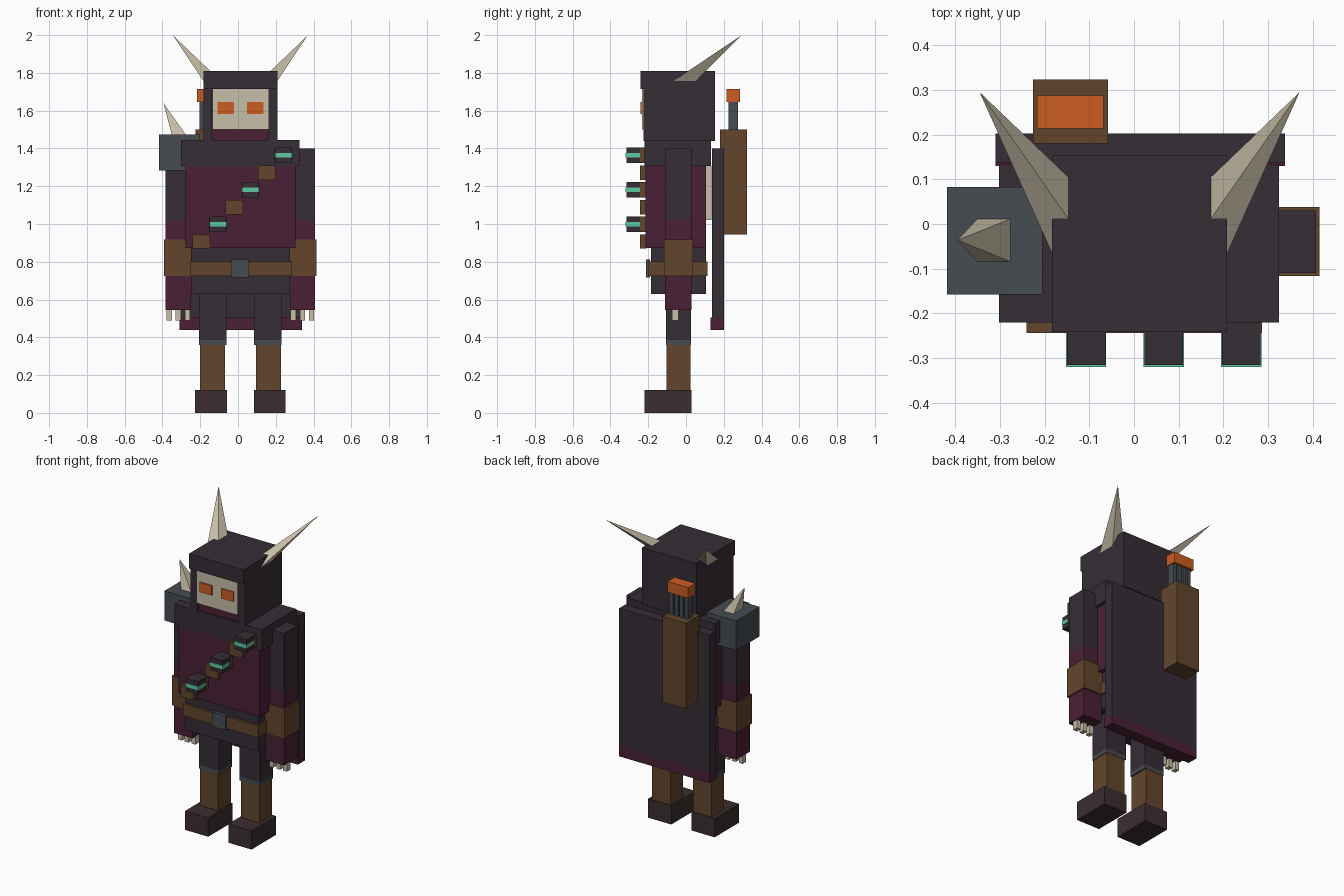
import bpy

if "Cube" in bpy.data.objects:
    bpy.data.objects.remove(bpy.data.objects["Cube"])


def material(name, hex_code):
    srgb = [int(hex_code[i:i + 2], 16) / 255 for i in (0, 2, 4)]
    lin = [c / 12.92 if c <= 0.04045 else ((c + 0.055) / 1.055) ** 2.4 for c in srgb]
    m = bpy.data.materials.new(name)
    m.diffuse_color = (*lin, 1)
    m.use_nodes = True
    m.node_tree.nodes["Principled BSDF"].inputs["Base Color"].default_value = m.diffuse_color
    return m


DARK = material("dark_cloth", "362d36")
MAROON = material("maroon_cloth", "4a2035")
BROWN = material("brown_leather", "62452c")
GREY = material("grey_metal", "464c52")
BONE = material("bone", "c8bfa8")
ORANGE = material("orange", "cc5c22")
GREEN = material("green_glow", "5fcaa2")
SHOE = material("shoe_leather", "3c2d30")


def mesh_object(name, verts, faces, mat):
    me = bpy.data.meshes.new(name)
    me.from_pydata(verts, [], faces)
    me.materials.append(mat)
    ob = bpy.data.objects.new(name, me)
    bpy.context.collection.objects.link(ob)
    return ob


def box(name, x, y, z, mat):
    """Box from (min, max) ranges on each axis."""
    verts = [(a, b, c) for c in z for b in y for a in x]
    faces = [(0, 2, 3, 1), (4, 5, 7, 6), (0, 1, 5, 4),
             (1, 3, 7, 5), (3, 2, 6, 7), (2, 0, 4, 6)]
    return mesh_object(name, verts, faces, mat)


def spike(name, x, y, z, tip, mat):
    """Four-sided spike on a rectangular base."""
    verts = [(x[0], y[0], z), (x[1], y[0], z), (x[1], y[1], z), (x[0], y[1], z), tip]
    faces = [(3, 2, 1, 0), (0, 1, 4), (1, 2, 4), (2, 3, 4), (3, 0, 4)]
    return mesh_object(name, verts, faces, mat)


MID = 0.0125  # body centre line


def side_range(s, a, b):
    """x range from distances a..b off the centre line on side s."""
    return tuple(sorted((MID + s * a, MID + s * b)))


# Torso, mantle, skirt and belt
box("torso", (-0.278, 0.305), (-0.215, 0.105), (0.872, 1.31), MAROON)
box("mantle", (-0.302, 0.325), (-0.22, 0.133), (1.308, 1.445), DARK)
box("skirt", (-0.25, 0.275), (-0.185, 0.105), (0.63, 0.872), DARK)
box("belt", (-0.255, 0.285), (-0.2, 0.113), (0.725, 0.802), BROWN)
box("buckle", (-0.038, 0.058), (-0.212, -0.19), (0.718, 0.812), GREY)
box("back_plate", (-0.12, 0.145), (0.1, 0.134), (1.02, 1.308), BONE)

# Hood with a raised brow and side flaps around the mask
box("hood", (-0.183, 0.208), (-0.205, 0.153), (1.44, 1.72), DARK)
box("brow", (-0.183, 0.208), (-0.242, 0.153), (1.715, 1.81), DARK)
box("face_scarf", (-0.136, 0.161), (-0.21, -0.2), (1.445, 1.503), MAROON)
box("mask", (-0.136, 0.161), (-0.233, -0.2), (1.5, 1.715), BONE)
for s, side in ((-1, "left"), (1, "right")):
    box(f"hood_flap_{side}", side_range(s, 0.149, 0.1955), (-0.226, -0.2), (1.44, 1.716), DARK)
    box(f"eye_{side}", side_range(s, 0.034, 0.122), (-0.24, -0.23), (1.582, 1.645), ORANGE)
    spike(f"horn_{side}", side_range(s, 0.102, 0.194), (-0.07, 0.05), 1.755,
          (MID + s * 0.358, 0.295, 2.0), BONE)

    # Arm
    arm = side_range(s, 0.262, 0.395)
    box(f"upper_arm_{side}", arm, (-0.11, 0.03), (1.02, 1.4), DARK)
    box(f"forearm_{side}", arm, (-0.11, 0.03), (0.9, 1.02), MAROON)
    box(f"bracer_{side}", side_range(s, 0.257, 0.403), (-0.116, 0.038), (0.725, 0.918), BROWN)
    box(f"cuff_{side}", arm, (-0.11, 0.03), (0.545, 0.73), MAROON)
    for i in range(3):
        d = 0.266 + i * 0.0485
        box(f"finger_{side}_{i}", side_range(s, d, d + 0.028), (-0.075, -0.04), (0.49, 0.55), BONE)

    # Leg
    box(f"trouser_{side}", side_range(s, 0.073, 0.218), (-0.106, 0.027), (0.385, 0.635), DARK)
    box(f"boot_trim_{side}", side_range(s, 0.073, 0.218), (-0.106, 0.027), (0.36, 0.385), GREY)
    box(f"boot_{side}", side_range(s, 0.082, 0.214), (-0.104, 0.025), (0.12, 0.362), BROWN)
    box(f"shoe_{side}", side_range(s, 0.072, 0.239), (-0.22, 0.03), (0.0, 0.122), SHOE)

# Spiked shoulder guard
box("shoulder_guard", (-0.418, -0.205), (-0.158, 0.083), (1.283, 1.474), GREY)
spike("shoulder_spike", (-0.35, -0.275), (-0.085, 0.012), 1.472, (-0.395, -0.036, 1.64), BONE)

# Bandolier: stepped leather squares, every second one carrying a vial
for i in range(6):
    x, z = -0.194 + 0.0868 * i, 0.907 + 0.0912 * i
    box(f"strap_{i}", (x - 0.046, x + 0.046), (-0.244, -0.21), (z - 0.038, z + 0.038), BROWN)
    if i % 2:
        box(f"vial_{i}", (x - 0.043, x + 0.043), (-0.316, -0.215), (z - 0.041, z + 0.041), DARK)
        box(f"vial_band_{i}", (x - 0.045, x + 0.045), (-0.32, -0.24), (z - 0.012, z + 0.012), GREEN)

# Cloak with hem
box("cloak", (-0.31, 0.338), (0.138, 0.202), (0.505, 1.4), DARK)
box("cloak_hem", (-0.31, 0.338), (0.13, 0.202), (0.44, 0.505), MAROON)

# Quiver with a bundle of shafts
box("quiver", (-0.226, -0.058), (0.18, 0.323), (0.945, 1.5), BROWN)
for i in range(4):
    x = -0.205 + i * 0.036
    box(f"shaft_{i}", (x, x + 0.024), (0.226, 0.274), (1.48, 1.65), GREY)
box("fletching", (-0.217, -0.068), (0.214, 0.287), (1.645, 1.715), ORANGE)
